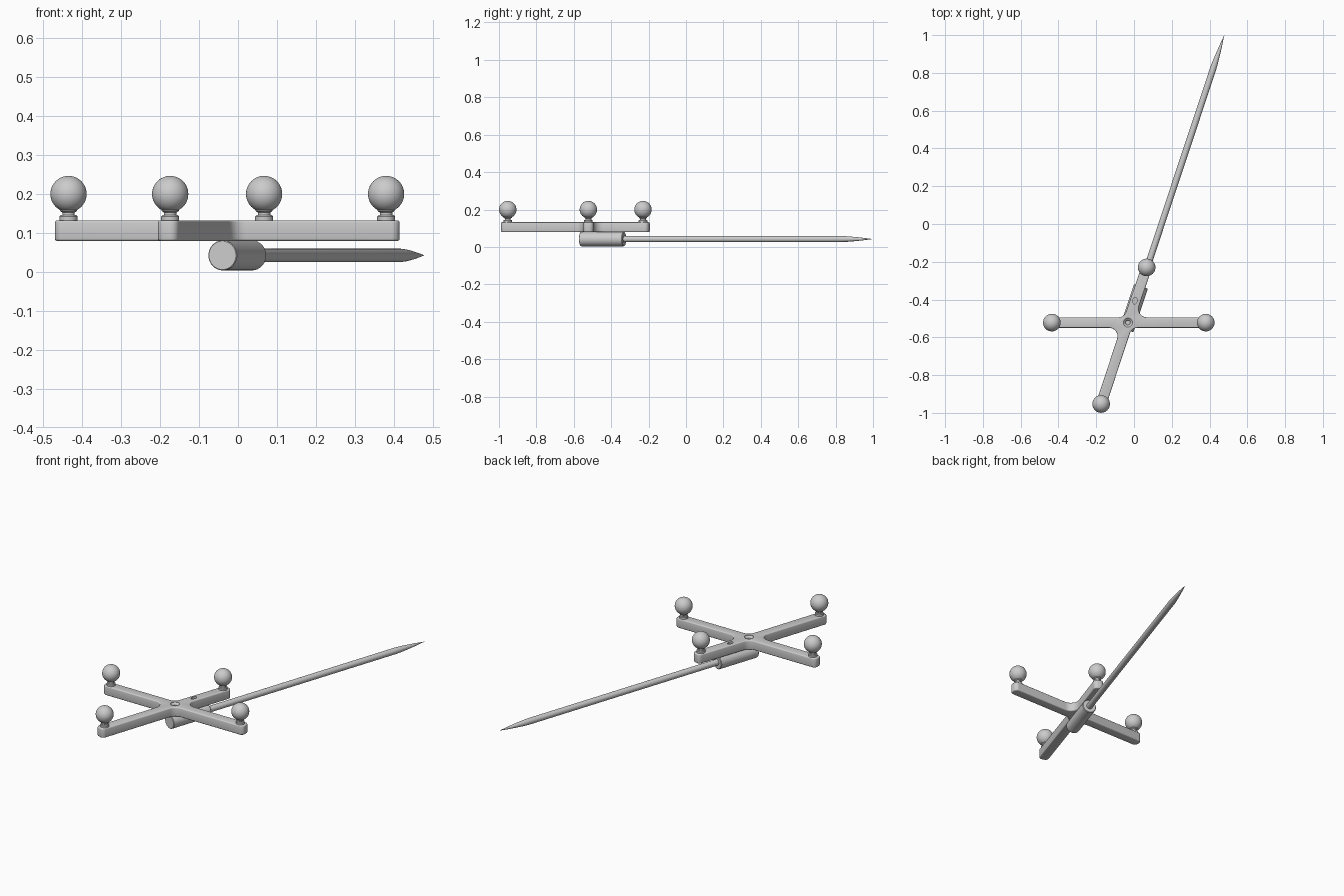
import bpy, bmesh, math
from mathutils import Vector, Matrix

if "Cube" in bpy.data.objects:
    bpy.data.objects.remove(bpy.data.objects["Cube"])

HUB = Vector((-0.032, -0.522))
TIP = Vector((0.478, 1.0, 0.042))
BACK = Vector((-0.040, -0.561, 0.042))
MARKERS = [(0.380, -0.522), (0.067, -0.23), (-0.435, -0.522), (-0.174, -0.953)]
Z0, Z1, HALF = 0.079, 0.132, 0.0275


def finish(bm, name, angle=35):
    bmesh.ops.recalc_face_normals(bm, faces=bm.faces[:])
    me = bpy.data.meshes.new(name)
    bm.to_mesh(me)
    bm.free()
    ob = bpy.data.objects.new(name, me)
    bpy.context.collection.objects.link(ob)
    smooth(ob, angle)
    return ob


def smooth(ob, angle=35):
    bpy.ops.object.select_all(action='DESELECT')
    ob.select_set(True)
    bpy.context.view_layer.objects.active = ob
    bpy.ops.object.shade_smooth_by_angle(angle=math.radians(angle))


def lathe(name, profile, matrix, n=40):
    """Revolve (radius, z) points around local z; radius 0 closes to a point."""
    bm = bmesh.new()
    vs = [bm.verts.new((r, 0, z)) for r, z in profile]
    es = [bm.edges.new(p) for p in zip(vs, vs[1:])]
    bmesh.ops.spin(bm, geom=vs + es, cent=(0, 0, 0), axis=(0, 0, 1),
                   angle=math.tau, steps=n, use_merge=False)
    bmesh.ops.remove_doubles(bm, verts=bm.verts[:], dist=1e-5)
    bm.transform(matrix)
    return finish(bm, name)


def rounded(corners, n=7):
    """Fillet each (point, radius) corner of a closed outline."""
    out = []
    for i, (p, r) in enumerate(corners):
        u = (corners[i - 1][0] - p).normalized()
        v = (corners[(i + 1) % len(corners)][0] - p).normalized()
        half = u.angle(v) / 2
        c = p + (u + v).normalized() * r / math.sin(half)
        a = p + u * r / math.tan(half) - c
        b = p + v * r / math.tan(half) - c
        sweep = a.angle(b)
        for k in range(n + 1):
            t = k / n
            out.append(c + (a * math.sin((1 - t) * sweep) + b * math.sin(t * sweep)) / math.sin(sweep))
    return out


# four-armed plate with filleted crotches and rounded ends
corners = []
dirs = [(Vector(m) - HUB).normalized() for m in MARKERS]
for i, m in enumerate(MARKERS):
    d, e = dirs[i], dirs[(i + 1) % 4]
    side = Vector((-d.y, d.x))
    end = Vector(m) + d * 0.035
    corners += [(end - side * HALF, 0.021), (end + side * HALF, 0.021),
                (HUB + (d + e) * HALF / abs(d.cross(e)), 0.045)]
bm = bmesh.new()
base = bm.faces.new([bm.verts.new((p.x, p.y, Z0)) for p in rounded(corners)])
ext = bmesh.ops.extrude_face_region(bm, geom=[base], use_keep_orig=True)
bmesh.ops.translate(bm, vec=(0, 0, Z1 - Z0),
                    verts=[g for g in ext['geom'] if isinstance(g, bmesh.types.BMVert)])
bmesh.ops.recalc_face_normals(bm, faces=bm.faces[:])
rim = [e for e in bm.edges if abs(e.verts[0].co.z - e.verts[1].co.z) < 1e-6]
bmesh.ops.bevel(bm, geom=rim, offset=0.006, segments=3, profile=0.5,
                affect='EDGES', clamp_overlap=False)
plate = finish(bm, "tracker_plate")

# countersunk screw hole and small oval pocket
at = Matrix.Translation
cutters = [
    lathe("screw_hole_cutter", [(0, 0.095), (0.012, 0.095), (0.012, 0.120), (0.024, Z1 - 0.002),
                                (0.024, 0.15), (0, 0.15)], at((HUB.x, HUB.y, 0))),
    lathe("pocket_cutter", [(0, 0.112), (1, 0.112), (1, 0.15), (0, 0.15)],
          at((0.005, -0.406, 0)) @ Matrix.Rotation(math.radians(-10), 4, 'Z')
          @ Matrix.Diagonal((0.011, 0.018, 1, 1))),
]
for c in cutters:
    c.hide_render = True
    mod = plate.modifiers.new(c.name, 'BOOLEAN')
    mod.operation, mod.solver, mod.object = 'DIFFERENCE', 'EXACT', c
plate_mesh = bpy.data.meshes.new_from_object(
    plate.evaluated_get(bpy.context.evaluated_depsgraph_get()))
plate.modifiers.clear()
plate.data = plate_mesh
for c in cutters:
    bpy.data.objects.remove(c)
smooth(plate)

# marker balls on flanged posts
for i, (x, y) in enumerate(MARKERS):
    lathe(f"marker_post_{i + 1}", [(0, 0.125), (0.023, 0.125), (0.023, 0.142), (0.020, 0.145),
                                   (0.016, 0.145), (0.016, 0.152), (0.022, 0.156), (0.022, 0.17),
                                   (0, 0.17)], at((x, y, 0)), 32)
    bm = bmesh.new()
    bmesh.ops.create_uvsphere(bm, u_segments=40, v_segments=24, radius=0.0465)
    bm.transform(at((x, y, 0.1995)))
    finish(bm, f"marker_ball_{i + 1}")

# handle barrel and pointed probe along one slanted axis
axis = TIP - BACK
frame = at(BACK) @ axis.to_track_quat('Z', 'Y').to_matrix().to_4x4()
L, R = axis.length, 0.0385
lathe("handle_barrel", [(0, 0), (R - 0.002, 0), (R, 0.002), (R, 0.240), (R - 0.003, 0.243), (0, 0.243)],
      frame, 48)
point = [(0.017 * (1 - t ** 1.4), L - 0.19 * (1 - t)) for t in (0, .15, .3, .45, .6, .75, .9)]
lathe("probe_needle", [(0, 0.2), (0.017, 0.2)] + point + [(0, L)], frame, 32)
